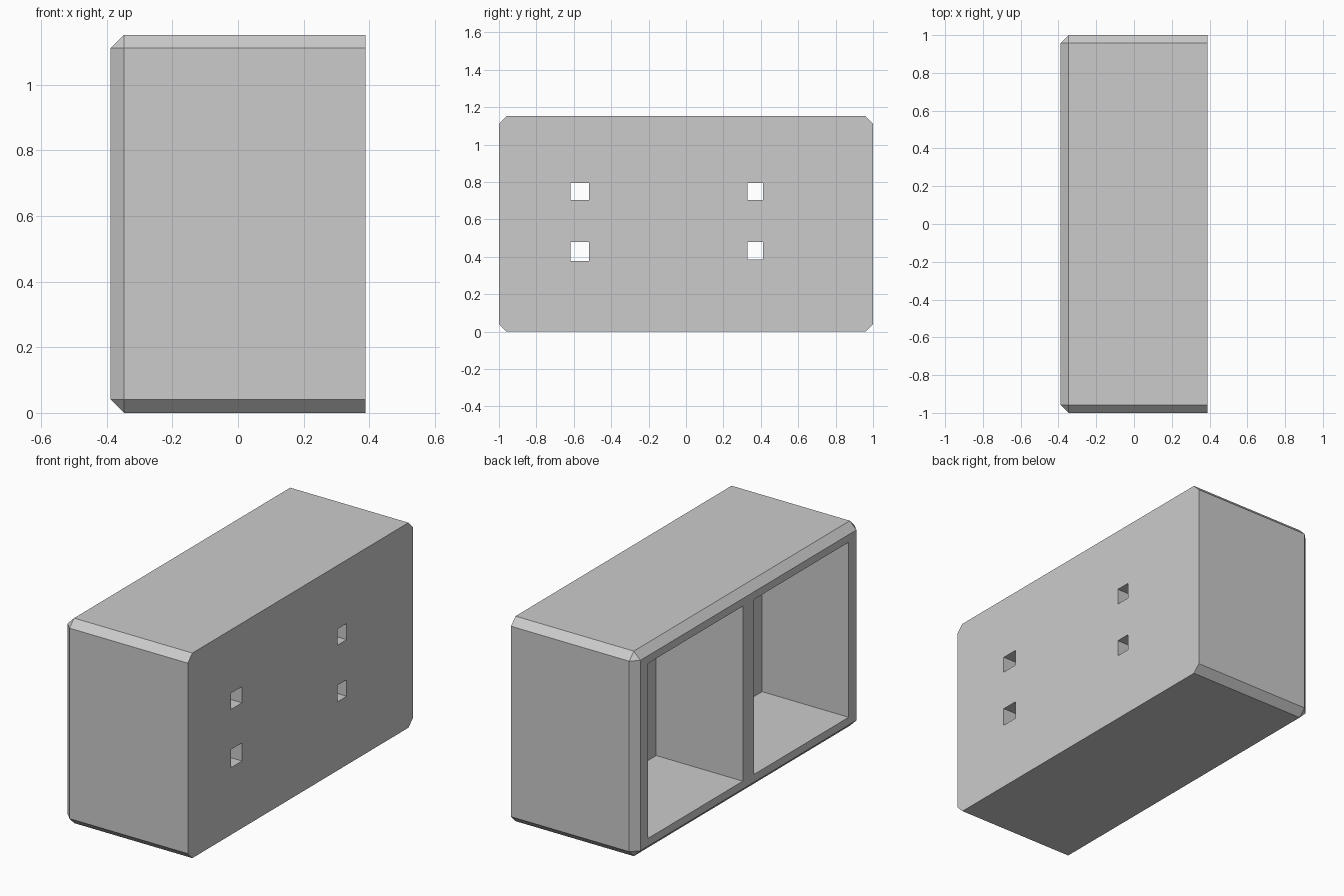
import bpy
import bmesh
from mathutils import Matrix, Vector

default = bpy.data.objects.get("Cube")
if default:
    bpy.data.objects.remove(default, do_unlink=True)

HALF_X, HALF_Y, HEIGHT, CHAMFER = 0.388, 1.0, 1.152, 0.041

grey = bpy.data.materials.new("light_grey")
grey.use_nodes = True
colour = (0.6, 0.6, 0.6, 1)
grey.diffuse_color = colour
grey.node_tree.nodes["Principled BSDF"].inputs["Base Color"].default_value = colour


def box(name, low, high, chamfer=0):
    """Box between two corners, optionally chamfered except round its +x face."""
    low, high = Vector(low), Vector(high)
    bm = bmesh.new()
    bmesh.ops.create_cube(bm, size=1, matrix=Matrix.LocRotScale(
        (low + high) / 2, None, high - low))
    if chamfer:
        edges = [e for e in bm.edges
                 if any(v.co.x < high.x - 0.01 for v in e.verts)]
        bmesh.ops.bevel(bm, geom=edges, offset=chamfer, segments=1,
                        profile=0.5, affect='EDGES')
    mesh = bpy.data.meshes.new(name)
    bm.to_mesh(mesh)
    bm.free()
    mesh.materials.append(grey)
    obj = bpy.data.objects.new(name, mesh)
    bpy.context.collection.objects.link(obj)
    return obj


def cut(target, low, high):
    """Subtract a box from the target and discard the cutter."""
    cutter = box("cutter", low, high)
    cutter.hide_render = True
    mod = target.modifiers.new("cut", 'BOOLEAN')
    mod.operation = 'DIFFERENCE'
    mod.solver = 'EXACT'
    mod.object = cutter
    bpy.context.view_layer.objects.active = target
    bpy.ops.object.modifier_apply(modifier=mod.name)
    bpy.data.objects.remove(cutter, do_unlink=True)


# Chamfered outer shell, flat on the mounting side
shell = box("box_shell", (-HALF_X, -HALF_Y, 0), (HALF_X, HALF_Y, HEIGHT), CHAMFER)

# Two open compartments either side of a central divider
for y0, y1 in ((-0.89, -0.05), (0.05, 0.89)):
    cut(shell, (-0.6, y0, 0.085), (0.15, y1, 1.068))

# Square mounting holes through the back wall
for y0, y1, z0, z1 in ((-0.617, -0.518, 0.377, 0.479),
                       (-0.617, -0.518, 0.704, 0.795),
                       (0.328, 0.411, 0.386, 0.479),
                       (0.328, 0.411, 0.704, 0.795)):
    cut(shell, (0.05, y0, z0), (0.6, y1, z1))
